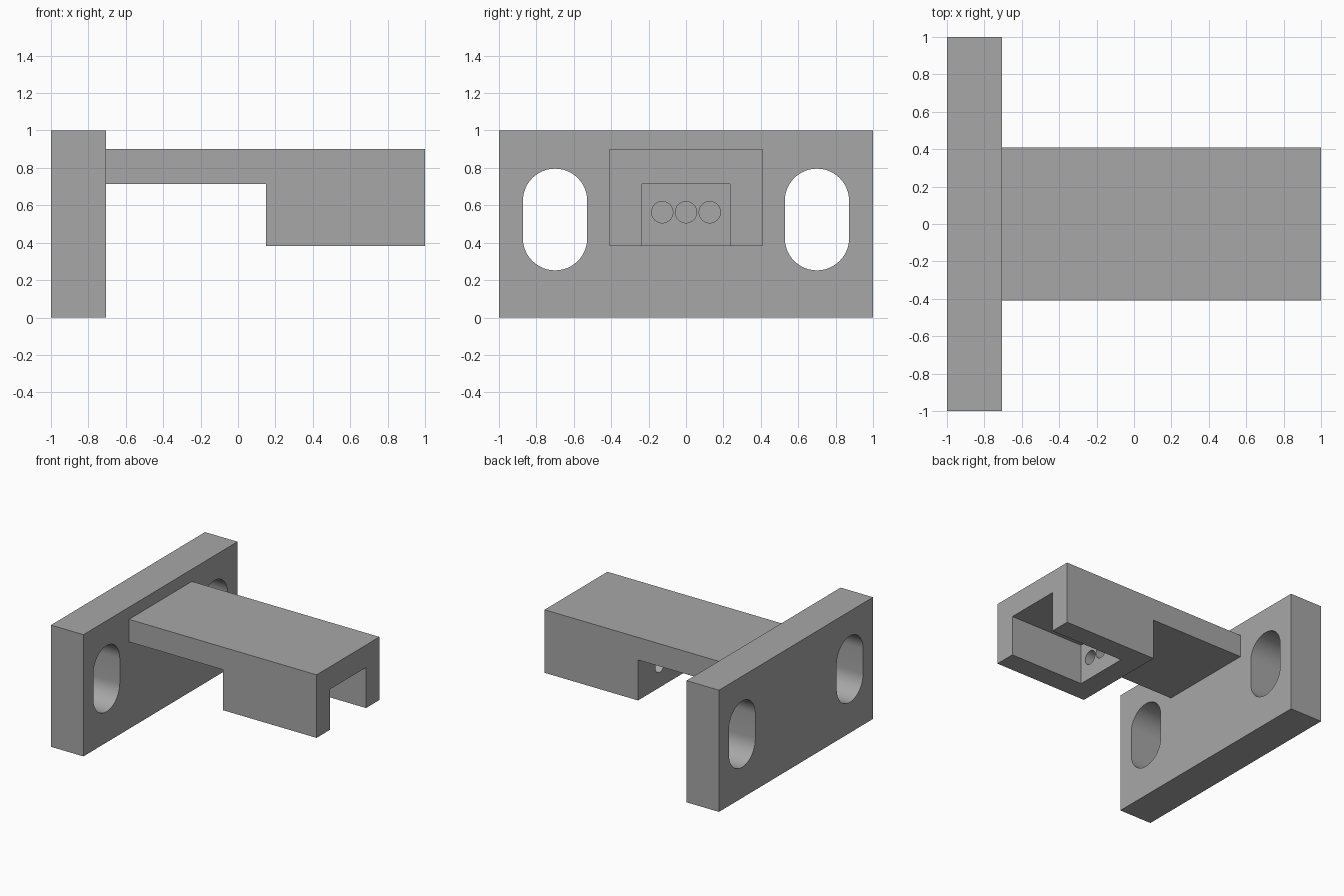
import bpy, bmesh, math
from mathutils import Vector

cube = bpy.data.objects.get("Cube")
if cube:
    bpy.data.objects.remove(cube, do_unlink=True)

grey = bpy.data.materials.new("plain grey")
grey.use_nodes = True
colour = (0.39, 0.39, 0.39, 1)
grey.diffuse_color = colour
grey.node_tree.nodes["Principled BSDF"].inputs["Base Color"].default_value = colour


def prism(name, outline, sweep):
    """Extrude a closed 3D outline along the sweep vector."""
    bm = bmesh.new()
    face = bm.faces.new([bm.verts.new(p) for p in outline])
    new = bmesh.ops.extrude_face_region(bm, geom=[face])["geom"]
    verts = [g for g in new if isinstance(g, bmesh.types.BMVert)]
    bmesh.ops.translate(bm, verts=verts, vec=Vector(sweep))
    bmesh.ops.recalc_face_normals(bm, faces=bm.faces)
    mesh = bpy.data.meshes.new(name)
    bm.to_mesh(mesh)
    bm.free()
    mesh.materials.append(grey)
    obj = bpy.data.objects.new(name, mesh)
    bpy.context.collection.objects.link(obj)
    return obj


def box(name, x, y, z):
    outline = [(x[0], y[0], z[0]), (x[0], y[1], z[0]), (x[0], y[1], z[1]), (x[0], y[0], z[1])]
    return prism(name, outline, (x[1] - x[0], 0, 0))


def slot(name, x, y, z, radius, straight, steps=24):
    """Round-ended bar along x; straight is half the flat height, zero for a cylinder."""
    outline = []
    for end in (1, -1):
        for i in range(steps + (straight > 0)):
            a = math.pi * i / steps
            outline.append((x[0], y + end * radius * math.cos(a),
                            z + end * (straight + radius * math.sin(a))))
    return prism(name, outline, (x[1] - x[0], 0, 0))


def cut(target, cutters):
    """Subtract the cutters, then smooth the curved walls."""
    bpy.context.view_layer.objects.active = target
    for cutter in cutters:
        mod = target.modifiers.new("cut", 'BOOLEAN')
        mod.operation, mod.solver, mod.object = 'DIFFERENCE', 'EXACT', cutter
        bpy.ops.object.modifier_apply(modifier=mod.name)
        bpy.data.objects.remove(cutter, do_unlink=True)
    bpy.ops.object.select_all(action='DESELECT')
    target.select_set(True)
    bpy.ops.object.shade_smooth_by_angle(angle=math.radians(30))


# Upright plate with two rounded slots
plate_face = -0.705
plate = box("mounting_plate", (-1, plate_face), (-1, 1), (0, 1))
cut(plate, [slot("slot_cutter", (-1.1, -0.6), side * 0.7, 0.524, 0.172, 0.1) for side in (-1, 1)])

# Arm with a deep end block
half, low, under, top = 0.408, 0.382, 0.715, 0.9
profile = [(plate_face, under), (0.15, under), (0.15, low), (1, low), (1, top), (plate_face, top)]
arm = prism("arm", [(x, -half, z) for x, z in profile], (0, 2 * half, 0))

# Open channel in the block, and three holes through its end wall
channel = box("channel_cutter", (0.325, 1.1), (-0.234, 0.234), (0.2, under))
holes = [slot("hole_cutter", (0.1, 0.4), i * 0.127, 0.563, 0.057, 0) for i in (-1, 0, 1)]
cut(arm, [channel] + holes)
